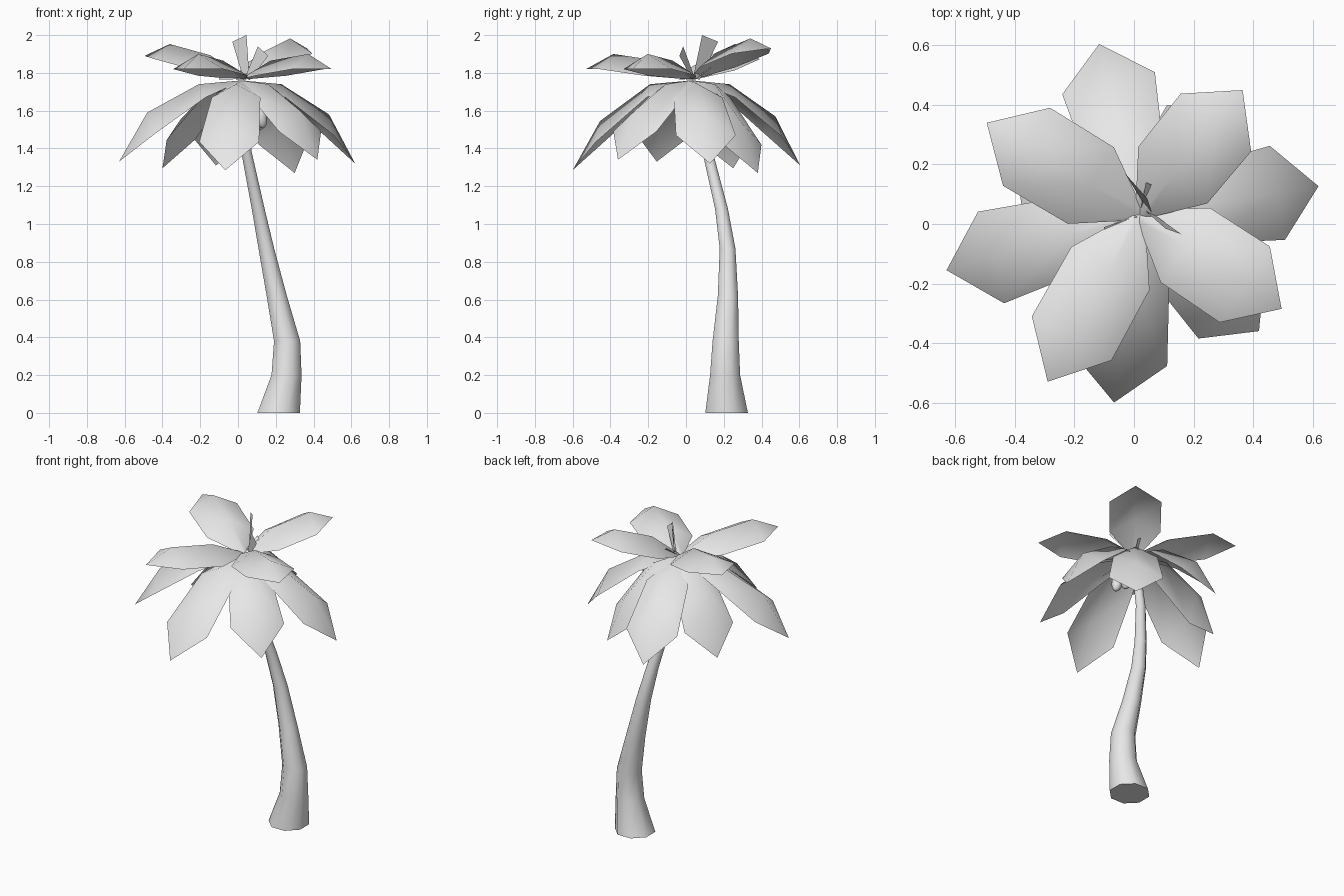
import bpy, bmesh, math
from mathutils import Vector, Matrix

if "Cube" in bpy.data.objects:
    bpy.data.objects.remove(bpy.data.objects["Cube"], do_unlink=True)

grey = bpy.data.materials.new("plain grey")
grey.use_nodes = True
grey.diffuse_color = (0.8, 0.8, 0.8, 1)
grey.node_tree.nodes["Principled BSDF"].inputs["Base Color"].default_value = (0.8, 0.8, 0.8, 1)


def finish(name, bm, smooth=True):
    mesh = bpy.data.meshes.new(name)
    for face in bm.faces:
        face.smooth = smooth and len(face.verts) < 5
    bm.to_mesh(mesh)
    bm.free()
    mesh.materials.append(grey)
    obj = bpy.data.objects.new(name, mesh)
    bpy.context.collection.objects.link(obj)
    return obj


# Trunk: eight-sided rings along a leaning path (x, y, z, radius)
def build_trunk(path, sides=8):
    bm = bmesh.new()
    rings = []
    for x, y, z, r in path:
        angles = [math.tau * (i + 0.5) / sides for i in range(sides)]
        rings.append([bm.verts.new((x + r * math.cos(a), y + r * math.sin(a), z)) for a in angles])
    for low, high in zip(rings, rings[1:]):
        for i in range(sides):
            j = (i + 1) % sides
            bm.faces.new((low[i], low[j], high[j], high[i]))
    bm.faces.new(rings[0][::-1])
    bm.faces.new(rings[-1])
    finish("trunk", bm)


build_trunk([
    (0.215, 0.215, 0, 0.122), (0.257, 0.207, 0.2, 0.086), (0.26, 0.21, 0.38, 0.075),
    (0.205, 0.222, 0.62, 0.058), (0.15, 0.22, 0.87, 0.045), (0.107, 0.188, 1.08, 0.037),
    (0.045, 0.115, 1.38, 0.03), (0.02, 0.055, 1.6, 0.027), (0.02, 0.03, 1.76, 0.025)])

CROWN = Vector((0.02, 0.03, 0))


# Frond: sheet arched across its width; stations are (fraction, half width, ridge z, edge drop)
def build_frond(name, tip, stations):
    tip = Vector(tip)
    along = Vector((tip.x, tip.y, 0)) - CROWN
    side = Vector((-along.y, along.x, 0)).normalized()
    bm = bmesh.new()
    rows = []
    for t, half, z, drop in stations:
        centre = CROWN + along * t
        rows.append([bm.verts.new(centre + side * half * s + Vector((0, 0, z - drop * abs(s))))
                     for s in (-1, 0, 1)])
    for a, b in zip(rows, rows[1:]):
        for i in range(2):
            bm.faces.new((a[i], b[i], b[i + 1], a[i + 1]))
    end = bm.verts.new(tip)
    for i in range(2):
        bm.faces.new((rows[-1][i], end, rows[-1][i + 1]))
    finish(name, bm)


# Drooping lower ring
lower_tips = [(-0.63, -0.155, 1.33), (-0.067, -0.6, 1.285), (0.42, -0.36, 1.34), (0.62, 0.127, 1.32),
              (0.3, 0.38, 1.27), (-0.117, 0.605, 1.31), (-0.4, 0.25, 1.295)]
for n, tip in enumerate(lower_tips):
    build_frond(f"lower_frond_{n + 1}", tip, [
        (0, 0.02, 1.76, 0.0), (0.35, 0.13, 1.74, 0.07), (0.77, 0.16, tip[2] + 0.26, 0.11)])

# Raised upper ring
upper_tips = [(-0.495, 0.34, 1.89), (0.365, 0.45, 1.93), (0.496, -0.285, 1.82), (-0.29, -0.53, 1.82)]
for n, tip in enumerate(upper_tips):
    rise = tip[2] - 1.82
    build_frond(f"upper_frond_{n + 1}", tip, [
        (0, 0.02, 1.765, 0.0), (0.32, 0.15, 1.865 + rise * 0.4, 0.08),
        (0.74, 0.153, 1.9 + rise * 0.75, 0.08)])


# Young shoots: narrow blades widening to a cut end
def build_shoot(name, base, left, right):
    base, left, right = Vector(base), Vector(left), Vector(right)
    across = (right - left) * 0.2
    bm = bmesh.new()
    bm.faces.new([bm.verts.new(p) for p in (base - across, base + across, right, left)])
    finish(name, bm, False)


shoots = [
    ((0.045, 0.055, 1.77), (-0.03, 0.17, 1.965), (0.045, 0.085, 2.0)),
    ((0.05, 0.04, 1.77), (0.105, -0.015, 1.94), (0.16, -0.035, 1.89)),
    ((0.03, 0.05, 1.77), (0.04, 0.14, 1.845), (0.075, 0.125, 1.82)),
    ((0.01, 0.02, 1.77), (-0.1, -0.01, 1.78), (-0.1, -0.04, 1.765))]
for n, points in enumerate(shoots):
    build_shoot(f"young_shoot_{n + 1}", *points)

# Hanging nuts beside the trunk
for n, (x, y, z) in enumerate([(0.12, -0.01, 1.57), (0.105, 0.06, 1.56)]):
    bm = bmesh.new()
    place = (Matrix.Translation((x, y, z)) @ Matrix.Rotation(-0.2, 4, 'Y')
             @ Matrix.Diagonal((0.034, 0.034, 0.065, 1)))
    bmesh.ops.create_uvsphere(bm, u_segments=10, v_segments=8, radius=1, matrix=place)
    finish(f"nut_{n + 1}", bm)
